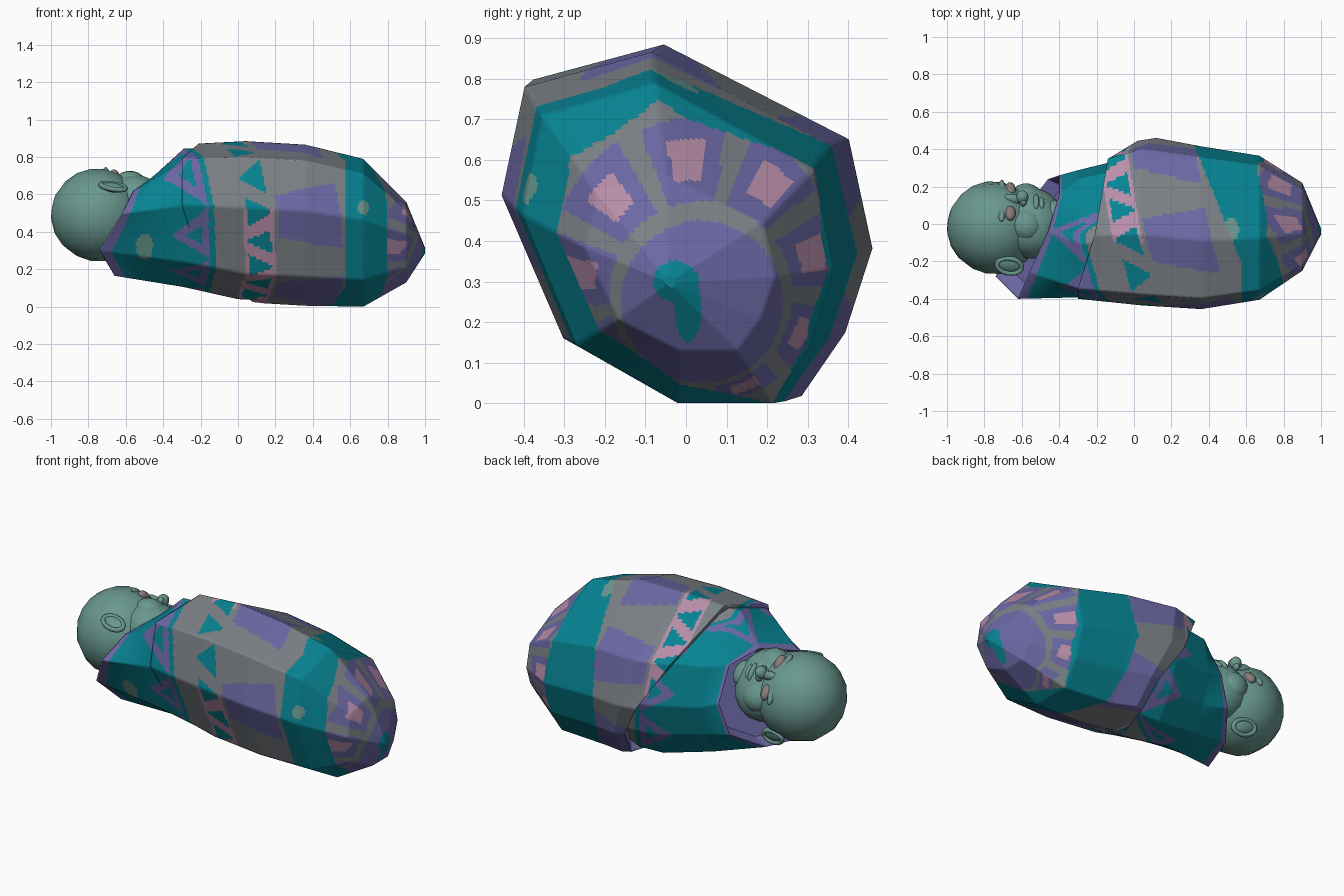
import bpy, bmesh, math
from mathutils import Vector, Matrix

if "Cube" in bpy.data.objects:
    bpy.data.objects.remove(bpy.data.objects["Cube"])


def material(name, rgb):
    m = bpy.data.materials.new(name)
    m.diffuse_color = (*rgb, 1)
    m.use_nodes = True
    m.node_tree.nodes["Principled BSDF"].inputs["Base Color"].default_value = m.diffuse_color
    return m


SAGE, TEAL, PURPLE, GREY, PINK, MAUVE = range(6)
MATS = [material("sage", (.14, .31, .27)), material("teal", (.002, .23, .29)),
        material("purple", (.15, .14, .38)), material("grey", (.20, .22, .24)),
        material("pink", (.48, .27, .40)), material("mauve", (.25, .20, .20))]

# nine-sided cross-section of the bundle: y in -1..1, z in 0..1
PROFILE = [(-1, .59), (-.87, .9), (-.15, 1), (.87, .73), (1, .42),
           (.85, .18), (.61, 0), (0, 0), (-.65, .18)]


def ring(x, y0, y1, z0, z1):
    """x is one number, or one per profile point."""
    xs = x if isinstance(x, tuple) else (x,) * 9
    return [Vector((px, (y0 + y1) / 2 + py * (y1 - y0) / 2, z0 + pz * (z1 - z0)))
            for px, (py, pz) in zip(xs, PROFILE)]


def shrink(pts, k, dx):
    c = sum(pts, Vector()) / len(pts)
    out = []
    for p in pts:
        q = c + (p - c) * k
        out.append(Vector((p.x + dx, q.y, q.z)))
    return out


def clamp(v):
    return min(1, max(0, v))


def spot(a, b, ra, rb):
    return (a / ra) ** 2 + (b / rb) ** 2 < 1


def end_pattern(y, z):
    """Rosette on the foot end."""
    rt = math.hypot(y - .04, z - .25)
    rc = math.hypot(y - .02, z - .36)
    if rt < .2:
        comma = spot(y + .025, z - .30, .055, .052) or spot(y - .005, z - .235, .033, .085)
        return TEAL if comma else PURPLE
    f = ((math.degrees(math.atan2(z - .29, y - .03)) - 15) / 40 + .5) % 1
    m = (rt - .2) / max(.01, rt - .2 + max(0, .37 - rc))
    if abs(f - .5) < .19 and .36 < m < .72:
        return PINK
    return PURPLE if abs(f - .5) < .39 and .17 < m < .9 else GREY


def wrap_colour(p, shift=0):
    """Woven bands across the bundle."""
    x, y, z = p
    foot = x + .25 * max(0, z - .4) * clamp((y + .3) / .24) + .3 * max(0, y) \
        + .3 * max(0, .2 - z) * clamp((y + .2) / .2)
    if foot > .795:
        return end_pattern(y, z)
    if x > .57 - .4 * max(0, y + .2):
        front_spot = y < 0 and spot(x - .67, z - .53, .03, .04)
        top_spot = z > .7 and spot(x - .52, y + .03, .04, .06)
        return SAGE if front_spot or top_spot else TEAL
    u = (math.atan2(z - .42, y) / math.tau) % 1
    d = x - shift - (-.05 - .25 * y - .15 * (z - .85))
    if d < -.23:                                    # teal chest, hollow triangles
        b = (d + .46) / .2
        if 0 < b < 1:
            k = 2 * abs((u * 8 + .35) % 1 - .5)
            if k < b and (k > b - .4 or b > .8):
                return PURPLE
        if z < .55 and y < 0 and spot(x + .5, z - .32, .045, .07):
            return SAGE
        return TEAL
    if d < -.08:
        return GREY
    if d < .08:                                     # ladder of triangles
        k = (u * 16) % 2
        b = (d + .08) / .16
        b = b if k < 1 else 1 - b
        if .1 < b < .88 and abs(k % 1 - .5) < .5 * b:
            return TEAL
        return PINK if (y > -.1 or z < .52) else GREY
    k = (u * 5 + .1) % 1                            # tapered purple patches
    if .1 < d < .44 and abs(k - .5) < .2 + .4 * (d - .1):
        return PURPLE
    return GREY


def hood_colour(p, seg, f):
    if seg == 0 or (seg == 1 and f < .15):
        return PURPLE
    return wrap_colour(p, .38 * clamp((p.y + .05) * 4))


def finish(name, bm):
    me = bpy.data.meshes.new(name)
    bm.to_mesh(me)
    bm.free()
    for m in MATS:
        me.materials.append(m)
    bpy.context.collection.objects.link(bpy.data.objects.new(name, me))


def loft(name, rings, colour, across=26, step=.011):
    bm = bmesh.new()
    n = len(PROFILE)

    def row(pts):
        return [bm.verts.new(pts[i].lerp(pts[(i + 1) % n], j / across))
                for i in range(n) for j in range(across)]
    prev = first = row(rings[0])
    for s in range(len(rings) - 1):
        length = max((a - b).length for a, b in zip(rings[s], rings[s + 1]))
        steps = max(2, int(length / step))
        for k in range(1, steps + 1):
            cur = row([a.lerp(b, k / steps) for a, b in zip(rings[s], rings[s + 1])])
            for i in range(len(cur)):
                j = (i + 1) % len(cur)
                f = bm.faces.new((prev[i], prev[j], cur[j], cur[i]))
                f.material_index = colour(f.calc_center_median(), s, (k - .5) / steps)
                f.smooth = True
            prev = cur
    for cap in (first, prev):
        f = bm.faces.new(cap)
        f.material_index = PURPLE if cap is first else TEAL
    bmesh.ops.recalc_face_normals(bm, faces=bm.faces)
    finish(name, bm)


# hood: slanted rim around the head, running inside the outer wrap
rim = [Vector(v) for v in ((-.62, -.40, .50), (-.56, -.26, .62), (-.46, -.04, .69),
                           (-.40, .16, .65), (-.40, .26, .46), (-.46, .24, .28),
                           (-.58, .08, .18), (-.66, -.16, .165), (-.74, -.28, .30))]
loft("hood", [shrink(rim, .86, .08), rim,
              ring(-.29, -.392, .29, .105, .845),
              ring(0, -.41, .36, .04, .85),
              ring(.33, -.42, .37, .03, .83)],
     hood_colour)

# outer wrap: its free edge crosses the back on a slant, then tapers to the feet
edge = ring((-.30, -.30, -.21, -.14, .02, .14, .17, .08, -.2), -.40, .40, .075, .872)
for i in (4, 5, 6, 7):
    edge[i] = ring(edge[i].x, -.43, .445, .025, .88)[i]
second = ring((.04, .04, .04, .04, .12, .2, .22, .14, .04), -.435, .46, .018, .885)
loft("outer_wrap", [shrink(edge, .84, .03), edge, second,
                    ring(.36, -.455, .415, .005, .866),
                    ring(.67, -.405, .365, .0, .79),
                    ring(.90, -.25, .22, .13, .56),
                    ring(1.0, -.055, -.025, .285, .315)],
     lambda p, s, f: wrap_colour(p))

# head frame: lies on its side, face turned to the back and up
E = Vector((0, -1, 1)).normalized()
F = Vector((.25, .68, .68)).normalized()
C = E.cross(F)
HEAD = Matrix.Translation((-.75, -.02, .49)) @ Matrix((E, F, C)).transposed().to_4x4()


def blob(name, loc, size, mat=SAGE, seg=16, rings=10, turn=0):
    bm = bmesh.new()
    bmesh.ops.create_uvsphere(bm, u_segments=seg, v_segments=rings, radius=1)
    bm.transform(HEAD @ Matrix.Translation(loc) @ Matrix.Rotation(turn, 4, 'Z')
                 @ Matrix.Diagonal((*size, 1)))
    for f in bm.faces:
        f.smooth = True
        f.material_index = mat
    finish(name, bm)


def ear_rim(name, loc, turn):
    """Oval tube: 18 stations around, 8 sides."""
    bm = bmesh.new()
    m = HEAD @ Matrix.Translation(loc) @ Matrix.Rotation(turn, 4, 'Z')
    grid = []
    for i in range(18):
        a = math.tau * i / 18
        r = [math.tau * j / 8 for j in range(8)]
        grid.append([bm.verts.new(m @ Vector((
            .014 * math.sin(t), (.042 + .013 * math.cos(t)) * math.cos(a),
            (.068 + .013 * math.cos(t)) * math.sin(a)))) for t in r])
    for i in range(18):
        for j in range(8):
            k, l = (i + 1) % 18, (j + 1) % 8
            bm.faces.new((grid[i][j], grid[k][j], grid[k][l], grid[i][l])).smooth = True
    bmesh.ops.recalc_face_normals(bm, faces=bm.faces)
    finish(name, bm)


blob("skull", (0, 0, 0), (.25, .25, .25), seg=14)
blob("jaw", (0, .085, -.18), (.21, .17, .19), seg=20, rings=14)
blob("nose_tip", (0, .262, -.09), (.036, .038, .032))
blob("nose_bridge", (0, .236, -.05), (.026, .028, .06))
blob("upper_lip", (0, .246, -.170), (.055, .022, .016))
blob("lower_lip", (0, .242, -.200), (.045, .022, .016))
blob("chin", (0, .19, -.28), (.08, .06, .06))
for side, word in ((-1, "left"), (1, "right")):
    blob(word + "_cheek", (side * .09, .155, -.14), (.1, .085, .095))
    blob(word + "_nostril", (side * .03, .252, -.098), (.018, .022, .017))
    blob(word + "_brow", (side * .09, .208, .01), (.065, .022, .02))
    blob(word + "_eye", (side * .088, .215, -.035), (.05, .028, .03), MAUVE)
    # ear: flat bowl with a raised outer rim
    blob(word + "_ear", (side * .24, -.01, -.09), (.022, .046, .07), turn=side * .45)
    ear_rim(word + "_ear_rim", (side * .252, -.015, -.09), side * .45)
